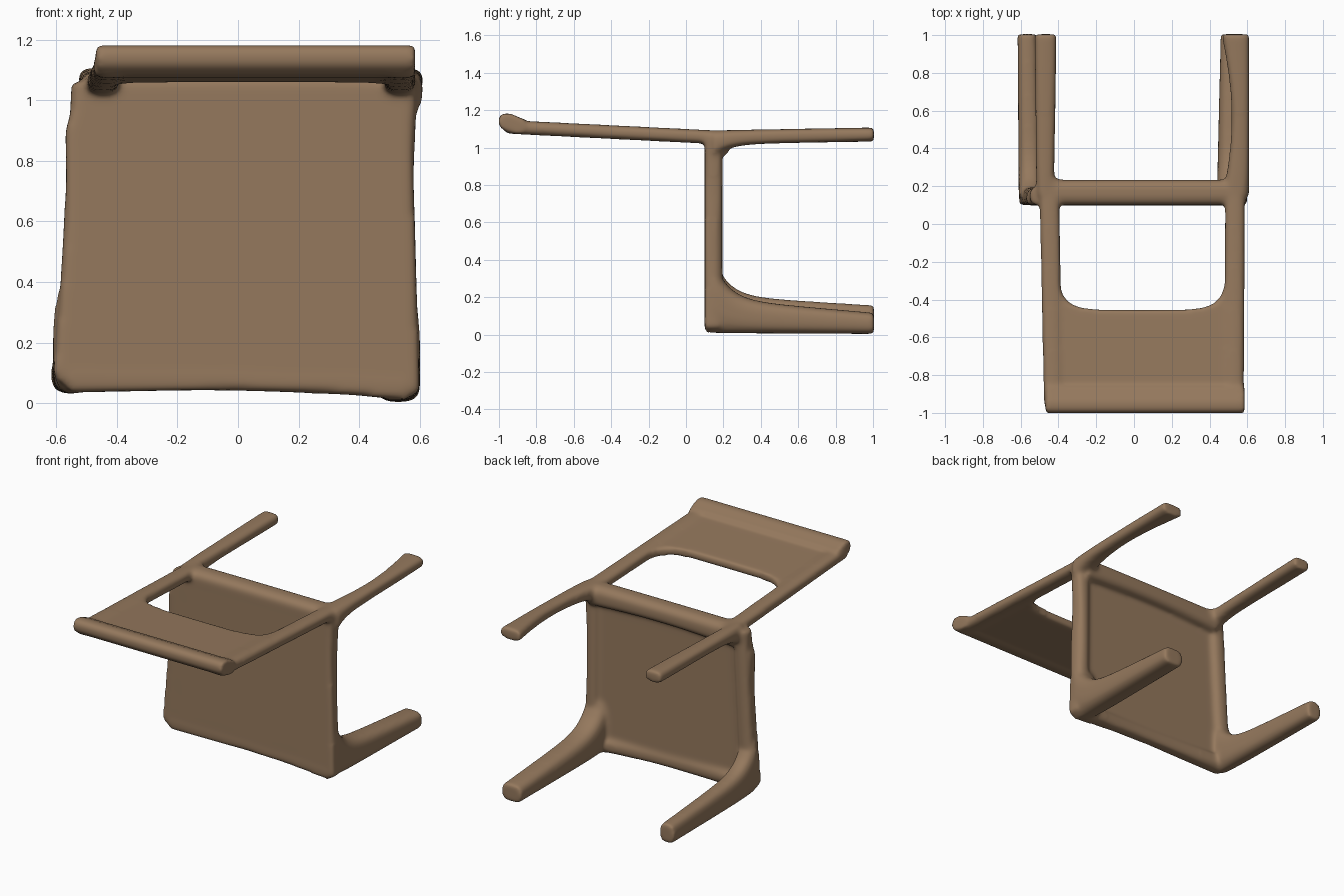
import bpy, bmesh, math
from mathutils import Vector

cube = bpy.data.objects.get("Cube")
if cube:
    bpy.data.objects.remove(cube, do_unlink=True)

SIDES = 16
STEPS = 20
NONE = Vector((0, 0, 0))
body = bmesh.new()


def skin(rings):
    """Close a stack of matching rings into a solid."""
    faces = [body.faces.new(rings[0]), body.faces.new(reversed(rings[-1]))]
    for ring, following in zip(rings, rings[1:]):
        for k in range(len(ring)):
            faces.append(body.faces.new((ring[k - 1], following[k - 1], following[k], ring[k])))
    bmesh.ops.recalc_face_normals(body, faces=faces)


def squircle(angle, roundness):
    """Point on a rounded square of half size one."""
    c, s = math.cos(angle), math.sin(angle)
    return (math.copysign(abs(c) ** roundness, c), math.copysign(abs(s) ** roundness, s))


def bar(axis, start, end, half_start, half_end, flare=NONE, pinch=NONE):
    """Rounded bar; flare pushes one side out near the start, pinch moves one side in at the middle."""
    u, v = [i for i in range(3) if i != axis]
    rings = []
    for step in range(STEPS + 1):
        t = step / STEPS
        grow = Vector(flare) * math.exp(-t * 11) / 2
        shrink = Vector(pinch) * math.sin(math.pi * t) / 2
        centre = Vector(start).lerp(Vector(end), t) + grow + shrink
        half = Vector(half_start).lerp(Vector(half_end), t)
        ring = []
        for k in range(SIDES):
            corner = squircle(math.tau * (k + 0.5) / SIDES, 0.7)
            point = centre.copy()
            for i, reach, side in zip((u, v), half, corner):
                point[i] += side * (reach + abs(grow[i]) - abs(shrink[i]))
            ring.append(body.verts.new(point))
        rings.append(ring)
    skin(rings)


def plate(outline, offset):
    """Slab made by thickening an outline along an offset."""
    skin([[body.verts.new(Vector(p) + shift) for p in outline] for shift in (NONE, Vector(offset))])


def on_back(x, y, lift=0):
    """Point on the gently sloping plane of the backrest."""
    return Vector((x, y, 1.063 - y / 20 + lift))


# Seat slab, upright because the chair lies on its back
seat_outline = [(-0.52, 1.06), (-0.57, 0.9), (-0.565, 0.6), (-0.61, 0.1), (-0.55, 0.035), (0, 0.045),
                (0.3, 0.035), (0.55, 0.01), (0.6, 0.04), (0.575, 0.9), (0.59, 1.06)]
plate([(x, 0.1, z) for x, z in seat_outline], (0, 0.065, 0))

# Seat rim: side rails, front rail and the rail under the backrest
rail_half = (0.05, 0.048)
rail_y = 0.148
bar(2, (-0.555, rail_y, 0.07), (-0.5, rail_y, 1.06), rail_half, rail_half)
bar(2, (0.552, rail_y, 0.04), (0.545, rail_y, 1.07), rail_half, rail_half, pinch=(-0.02, 0, 0))
bar(0, (-0.55, rail_y, 0.09), (0.55, rail_y, 0.065), rail_half, rail_half, pinch=(0, -0.02, 0.01))
bar(0, (-0.47, 0.167, 1.02), (0.54, 0.167, 1.02), (0.068, 0.07), (0.068, 0.07), pinch=(0, 0, 0.02))

# Backrest posts
post_half = (0.053, 0.037)
for root, tip in ((-0.45, -0.425), (0.535, 0.53)):
    bar(1, on_back(root, 0.24), on_back(tip, -0.95), post_half, post_half)

# Backrest panel with a rounded opening cut into its inner edge
opening = []
for k in range(SIDES + 1):
    across, along = squircle(math.pi * k / SIDES, 0.35)
    opening.append((0.043 + 0.445 * across, -0.05 - 0.405 * along))
panel_outline = [(-0.45, -0.05), (-0.45, -0.97), (0.57, -0.97), (0.57, -0.05)] + opening
plate([on_back(x, y, -0.028) for x, y in panel_outline], (0, 0, 0.054))

# Lip curling up at the end of the backrest
lip_half = (0.045, 0.043)
for y, z in ((-0.9, 1.117), (-0.93, 1.128), (-0.957, 1.14)):
    bar(0, (-0.47, y, z), (0.585, y, z), lip_half, lip_half)

# Rear legs, at the top, with a fillet down to the seat
fillet = (0, 0, -0.07)
bar(1, (-0.47, rail_y, 1.055), (-0.468, 1.005, 1.07), (0.047, 0.038), (0.06, 0.038), fillet)
bar(1, (0.54, rail_y, 1.055), (0.537, 1.005, 1.07), (0.07, 0.038), (0.075, 0.038),
    fillet, pinch=(0.05, 0, 0))

# Front legs, at the bottom, flaring up the seat and tapering to the feet
bar(1, (-0.548, rail_y, 0.12), (-0.565, 1.005, 0.095), (0.063, 0.09), (0.052, 0.062),
    flare=(0, 0, 0.2))
bar(1, (0.52, rail_y, 0.1), (0.53, 1.005, 0.06), (0.082, 0.093), (0.072, 0.057),
    flare=(0, 0, 0.2))

# Fuse the parts into one softly blended body
mesh = bpy.data.meshes.new("chair_body")
body.to_mesh(mesh)
body.free()
chair = bpy.data.objects.new("chair_body", mesh)
bpy.context.collection.objects.link(chair)
fuse = chair.modifiers.new("fuse", 'REMESH')
fuse.mode = 'VOXEL'
fuse.voxel_size = 0.011
fuse.use_smooth_shade = True
soften = chair.modifiers.new("soften", 'SMOOTH')
soften.factor = 0.5
soften.iterations = 15
mesh.shade_smooth()

# Brown wood
wood = bpy.data.materials.new("brown_wood")
wood.use_nodes = True
colour = (0.3, 0.19, 0.11, 1)
wood.diffuse_color = colour
shader = wood.node_tree.nodes["Principled BSDF"]
shader.inputs["Base Color"].default_value = colour
mesh.materials.append(wood)
